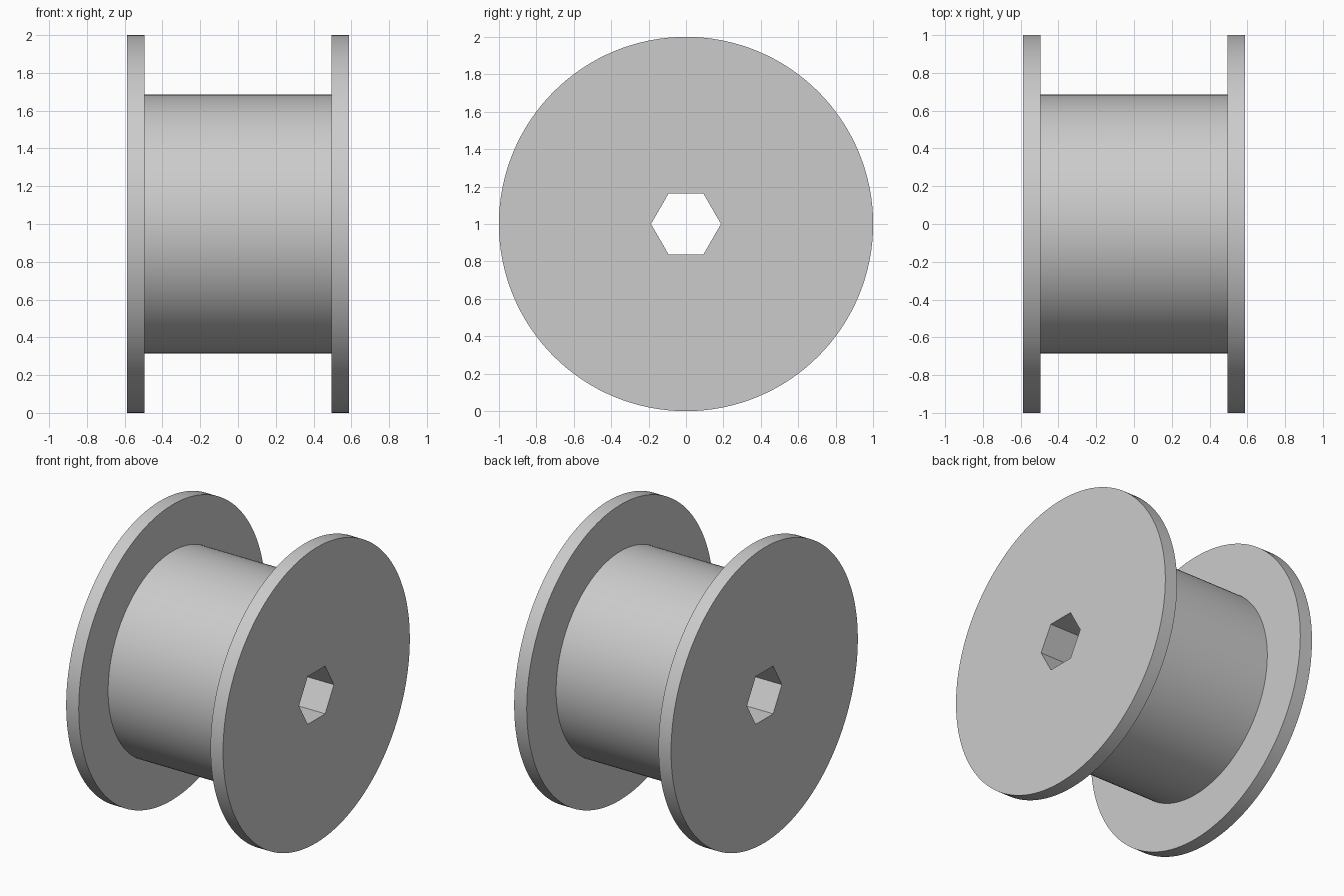
import bpy
import bmesh
from math import cos, sin, tau, radians

cube = bpy.data.objects.get("Cube")
if cube:
    bpy.data.objects.remove(cube, do_unlink=True)

SEGMENTS = 128
RIM_RADIUS, HUB_RADIUS, BORE_RADIUS = 1.0, 0.685, 0.187
OUTER_X, INNER_X = 0.588, 0.494

grey = bpy.data.materials.new("plain grey")
grey.use_nodes = True
colour = (0.6, 0.6, 0.6, 1)
grey.diffuse_color = colour
grey.node_tree.nodes["Principled BSDF"].inputs["Base Color"].default_value = colour


def ring(bm, x, radius, sides):
    """Closed loop of vertices around the x axis."""
    return [bm.verts.new((x, radius * cos(tau * i / sides), radius * sin(tau * i / sides)))
            for i in range(sides)]


def bridge(bm, a, b):
    """Wall of quads between two matching loops."""
    for i in range(len(a)):
        j = (i + 1) % len(a)
        bm.faces.new((a[i], a[j], b[j], b[i]))


bm = bmesh.new()

# Flanges and hub: one stepped profile swept around the axle
profile = [(-OUTER_X, RIM_RADIUS), (-INNER_X, RIM_RADIUS), (-INNER_X, HUB_RADIUS),
           (INNER_X, HUB_RADIUS), (INNER_X, RIM_RADIUS), (OUTER_X, RIM_RADIUS)]
rings = [ring(bm, x, r, SEGMENTS) for x, r in profile]
for a, b in zip(rings, rings[1:]):
    bridge(bm, a, b)

# Hexagonal bore right through the spool
bore = [ring(bm, x, BORE_RADIUS, 6) for x in (-OUTER_X, OUTER_X)]
bridge(bm, *bore)

# Flat end faces between rim and bore
for rim, hexagon in ((rings[0], bore[0]), (rings[-1], bore[1])):
    edges = [bm.edges.get((loop[i - 1], loop[i]))
             for loop in (rim, hexagon) for i in range(len(loop))]
    bmesh.ops.triangle_fill(bm, edges=edges, use_beauty=True)

bmesh.ops.recalc_face_normals(bm, faces=bm.faces[:])
mesh = bpy.data.meshes.new("spool")
bm.to_mesh(mesh)
bm.free()
mesh.materials.append(grey)

spool = bpy.data.objects.new("spool", mesh)
bpy.context.collection.objects.link(spool)
spool.location.z = RIM_RADIUS

# Smooth round walls, crisp rims and bore
bpy.ops.object.select_all(action='DESELECT')
spool.select_set(True)
bpy.context.view_layer.objects.active = spool
bpy.ops.object.shade_smooth_by_angle(angle=radians(30))
